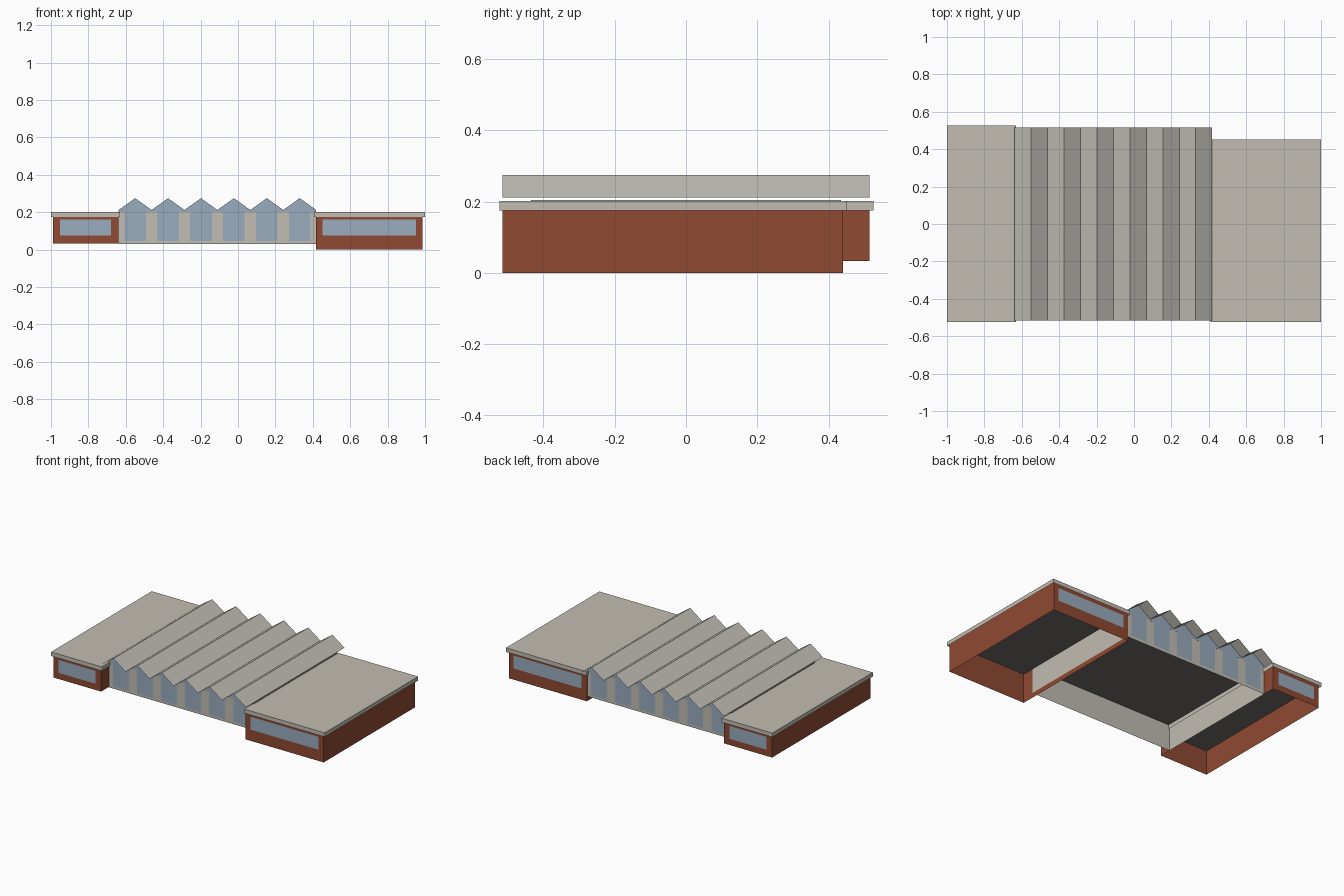
import bpy, bmesh

cube = bpy.data.objects.get("Cube")
if cube:
    bpy.data.objects.remove(cube, do_unlink=True)


def material(name, rgb):
    m = bpy.data.materials.new(name)
    m.use_nodes = True
    m.diffuse_color = (*rgb, 1)
    m.node_tree.nodes["Principled BSDF"].inputs["Base Color"].default_value = (*rgb, 1)
    return m


brick = material("red_brick", (0.275, 0.068, 0.032))
concrete = material("pale_concrete", (0.54, 0.51, 0.45))
metal = material("roof_grey", (0.53, 0.515, 0.465))
glass = material("blue_grey_glass", (0.32, 0.415, 0.51))
dark = material("dark_ceiling", (0.162, 0.158, 0.15))


def build(name, faces, mat):
    """Make one object from a few polygons."""
    bm = bmesh.new()
    for face in faces:
        bm.faces.new([bm.verts.new(p) for p in face])
    bmesh.ops.remove_doubles(bm, verts=bm.verts, dist=0.0001)
    me = bpy.data.meshes.new(name)
    bm.to_mesh(me)
    bm.free()
    me.materials.append(mat)
    ob = bpy.data.objects.new(name, me)
    bpy.context.collection.objects.link(ob)


def flat(x0, x1, y0, y1, z):
    return [(x0, y0, z), (x1, y0, z), (x1, y1, z), (x0, y1, z)]


def walls(x0, x1, y0, y1, z0, z1):
    ring = flat(x0, x1, y0, y1, z0)
    pairs = zip(ring, ring[1:] + ring[:1])
    return [[a, b, (*b[:2], z1), (*a[:2], z1)] for a, b in pairs]


def upright(x0, x1, y, z0, z1):
    """Rectangle facing outward to the front or back."""
    face = [(x0, y, z0), (x1, y, z0), (x1, y, z1), (x0, y, z1)]
    return face if y < 0 else face[::-1]


# Brick wings, open underneath, with overhanging roofs and deep fascias
def wing(side, x0, x1, y0, y1, z0, roof_x, window_x):
    build(side + "_wing_walls", walls(x0, x1, y0, y1, z0, 0.195), brick)
    build(side + "_wing_ceiling", [flat(x0, x1, y0, y1, 0.194)[::-1]], dark)
    outline = (*roof_x, y0 - 0.008, y1 + 0.012)
    build(side + "_wing_roof", walls(*outline, 0.175, 0.202) + [flat(*outline, 0.202)], concrete)
    for end, y in (("front", y0 - 0.002), ("back", y1 + 0.002)):
        build(f"{side}_wing_{end}_window", [upright(*window_x, y, 0.075, 0.16)], glass)


wing("right", -0.99, -0.64, -0.515, 0.515, 0.033, (-1, -0.63), (-0.952, -0.68))
wing("left", 0.417, 0.987, -0.515, 0.44, 0, (0.41, 1), (0.453, 0.951))

# Central hall
X0, X1, Y, BAYS = -0.638, 0.418, 0.435, 6
pitch = (X1 - X0) / BAYS
VALLEY, PEAK = 0.212, 0.275
build("hall_walls", walls(X0, X1, -Y, Y, 0.031, 0.204), concrete)
build("hall_ceiling", [flat(X0, X1, -Y, Y, 0.203)[::-1]], dark)

# Glazing of each bay: window between piers and gable above
for end, y in (("front", -Y - 0.003), ("back", Y + 0.003)):
    panes = []
    for i in range(BAYS):
        a = X0 + i * pitch
        mid, b = a + pitch / 2, a + pitch
        panes.append(upright(mid - 0.058, mid + 0.058, y, 0.047, 0.202))
        gable = [(a, y, 0.202), (b, y, 0.202), (b, y, VALLEY), (mid, y, PEAK), (a, y, VALLEY)]
        panes.append(gable if y < 0 else gable[::-1])
    build(f"hall_{end}_glazing", panes, glass)

# Thin folded roof overhanging both ends
ridge = [(X0 + i * pitch / 2, PEAK if i % 2 else VALLEY) for i in range(2 * BAYS + 1)]
folds = [[(a, -0.515, za), (b, -0.515, zb), (b, 0.515, zb), (a, 0.515, za)]
         for (a, za), (b, zb) in zip(ridge, ridge[1:])]
build("folded_roof", folds, metal)
